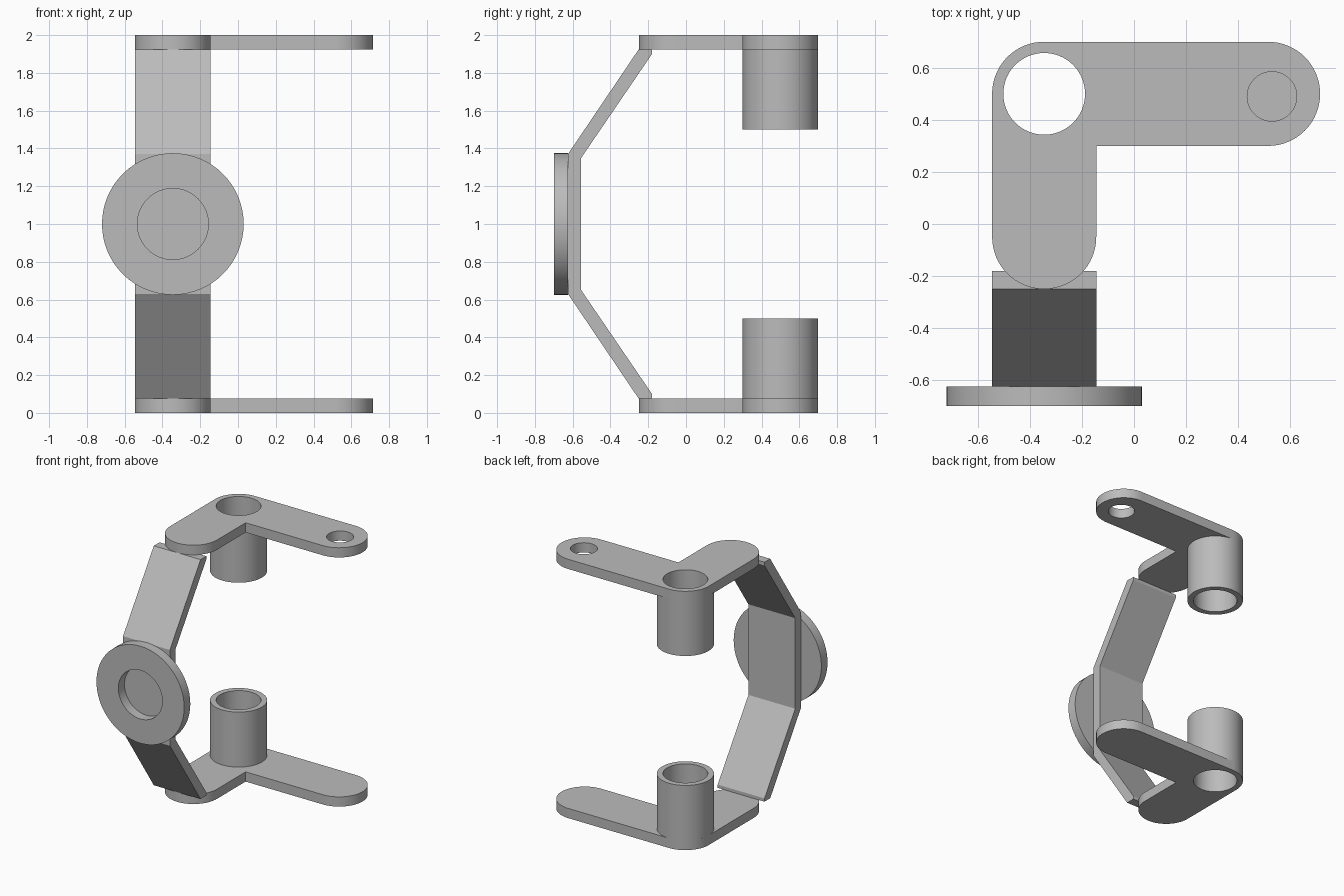
import bpy, bmesh
from math import pi, cos, sin, radians
from mathutils import Matrix

cube = bpy.data.objects.get("Cube")
if cube:
    bpy.data.objects.remove(cube)

X, Y, R = -0.345, 0.50, 0.20      # sleeve axis and arm half width
T, BORE = 0.075, 0.157            # sheet thickness, sleeve bore radius

grey = bpy.data.materials.new("plain grey")
grey.use_nodes = True
colour = (0.5, 0.5, 0.5, 1)
grey.diffuse_color = colour
grey.node_tree.nodes["Principled BSDF"].inputs["Base Color"].default_value = colour


def arc(cx, cy, r, a0, a1, n=32):
    angles = [radians(a0 + (a1 - a0) * i / n) for i in range(n + 1)]
    return [(cx + r * cos(a), cy + r * sin(a)) for a in angles]


def finish(name, bm, matrix=None):
    bmesh.ops.recalc_face_normals(bm, faces=bm.faces)
    mesh = bpy.data.meshes.new(name)
    bm.to_mesh(mesh)
    bm.free()
    if matrix:
        mesh.transform(matrix)
    mesh.materials.append(grey)
    ob = bpy.data.objects.new(name, mesh)
    bpy.context.collection.objects.link(ob)
    return ob


def prism(name, outline, z0, z1, matrix=None):
    bm = bmesh.new()
    face = bm.faces.new([bm.verts.new((x, y, z0)) for x, y in outline])
    ext = bmesh.ops.extrude_face_region(bm, geom=[face])
    verts = [g for g in ext["geom"] if isinstance(g, bmesh.types.BMVert)]
    bmesh.ops.translate(bm, verts=verts, vec=(0, 0, z1 - z0))
    return finish(name, bm, matrix)


def ring(name, r_in, r_out, z0, z1, matrix, n=64):
    bm = bmesh.new()
    corners = [(r_out, z0), (r_out, z1), (r_in, z1), (r_in, z0)]
    loops = [[bm.verts.new((r * cos(2 * pi * i / n), r * sin(2 * pi * i / n), z))
              for i in range(n)] for r, z in corners]
    for k in range(4):
        a, b = loops[k], loops[(k + 1) % 4]
        for i in range(n):
            j = (i + 1) % n
            bm.faces.new((a[i], a[j], b[j], b[i]))
    return finish(name, bm, matrix)


def drill(ob, x, y, r, z):
    cutter = prism("cutter", arc(x, y, r, 0, 360, 64)[:-1], z - 0.1, z + 0.2)
    cutter.hide_render = True
    mod = ob.modifiers.new("hole", "BOOLEAN")
    mod.operation, mod.solver, mod.object = "DIFFERENCE", "EXACT", cutter
    bpy.context.view_layer.objects.active = ob
    bpy.ops.object.modifier_apply(modifier=mod.name)
    bpy.data.objects.remove(cutter)


# L-shaped arms with rounded ends, and the sleeves standing on them
l_shape = (arc(X, Y, R, 90, 180) + arc(X, -0.05, R, 180, 360)
           + [(X + R, Y - R)] + arc(0.515, Y, R, -90, 90))
axis = Matrix.Translation((X, Y, 0))
parts = []
for side, z, s0, s1 in (("lower", 0, T, 0.5), ("upper", 2 - T, 1.5, 2 - T)):
    plate = prism(side + "_arm_plate", l_shape, z, z + T)
    drill(plate, X, Y, BORE, z)
    if side == "upper":
        drill(plate, 0.53, 0.49, 0.095, z)
    parts += [plate, ring(side + "_sleeve", BORE, R, s0, s1, axis)]

# Bent strap joining the two arms: side profile swept across x
half = [(-0.625, 0.37), (-0.25, 1 - T), (-0.18, 1 - T), (-0.18, 0.90), (-0.555, 0.35)]
profile = [(y, 1 + h) for y, h in half] + [(y, 1 - h) for y, h in reversed(half)]
to_side = Matrix(((0, 0, 1, 0), (1, 0, 0, 0), (0, 1, 0, 0), (0, 0, 0, 1)))
parts.append(prism("bent_strap", profile, X - R, X + R, to_side))

# Round mounting disc on the front of the strap
to_front = Matrix.Translation((X, -0.625, 1)) @ Matrix.Rotation(pi / 2, 4, "X")
parts.append(ring("mounting_disc", 0.188, 0.375, 0, T, to_front))

bpy.ops.object.select_all(action="DESELECT")
for ob in parts:
    ob.select_set(True)
bpy.context.view_layer.objects.active = parts[0]
bpy.ops.object.shade_smooth_by_angle(angle=radians(30))
